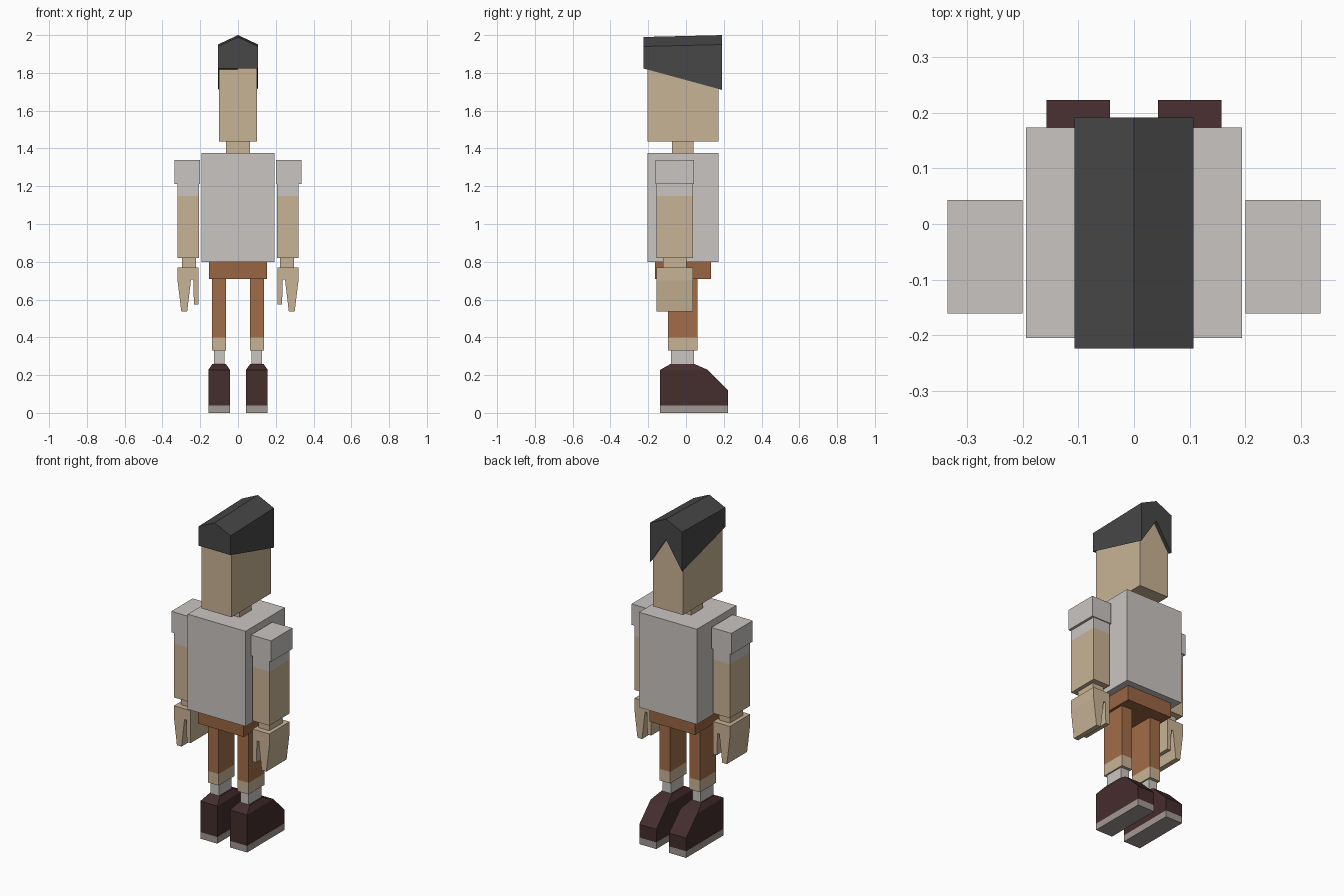
import bpy, bmesh

if "Cube" in bpy.data.objects:
    bpy.data.objects.remove(bpy.data.objects["Cube"])


def material(name, hex_code):
    def lin(c):
        return c / 12.92 if c <= 0.04045 else ((c + 0.055) / 1.055) ** 2.4
    m = bpy.data.materials.new(name)
    rgb = [lin(int(hex_code[i:i + 2], 16) / 255) for i in (0, 2, 4)]
    m.diffuse_color = (*rgb, 1)
    m.use_nodes = True
    m.node_tree.nodes["Principled BSDF"].inputs["Base Color"].default_value = m.diffuse_color
    return m


SKIN = material("skin tan", "C9B496")
SHIRT = material("shirt light grey", "C9C5C2")
HAIR = material("hair charcoal", "474747")
HIPS = material("shorts brown", "9A6643")
LEGS = material("shorts leg brown", "A26D48")
SHOE = material("shoe dark maroon", "452D2E")
SOLE = material("sole grey", "A19995")


def finish(name, bm, mats, mirror=False, split=None):
    """Make the object; split = height where the second colour takes over above."""
    if split is not None:
        bmesh.ops.bisect_plane(bm, geom=bm.verts[:] + bm.edges[:] + bm.faces[:],
                               plane_co=(0, 0, split), plane_no=(0, 0, 1))
        for f in bm.faces:
            f.material_index = int(f.calc_center_median().z > split)
    bmesh.ops.recalc_face_normals(bm, faces=bm.faces[:])
    me = bpy.data.meshes.new(name)
    bm.to_mesh(me)
    bm.free()
    for m in mats:
        me.materials.append(m)
    ob = bpy.data.objects.new(name, me)
    bpy.context.collection.objects.link(ob)
    if mirror:
        ob.modifiers.new("Mirror", 'MIRROR').use_mirror_merge = False
    return ob


def loft(bm, a, b):
    """Close two matching rings of points into a solid."""
    a = [bm.verts.new(p) for p in a]
    b = [bm.verts.new(p) for p in b]
    bm.faces.new(a)
    bm.faces.new(b[::-1])
    for i in range(len(a)):
        j = (i + 1) % len(a)
        bm.faces.new((a[i], b[i], b[j], a[j]))


def rect(x, y, z):
    return [(x[0], y[0], z), (x[1], y[0], z), (x[1], y[1], z), (x[0], y[1], z)]


def box(name, x, y, z, *mats, mirror=False, split=None):
    bm = bmesh.new()
    loft(bm, rect(x, y, z[0]), rect(x, y, z[1]))
    return finish(name, bm, mats, mirror, split)


# Head, neck, body
box("head", (-0.1, 0.1), (-0.205, 0.171), (1.437, 1.9), SKIN)
box("neck", (-0.063, 0.063), (-0.075, 0.04), (1.37, 1.44), SKIN)
box("torso", (-0.194, 0.194), (-0.205, 0.173), (0.8, 1.377), SHIRT)
box("shorts_hips", (-0.153, 0.153), (-0.165, 0.133), (0.71, 0.802), HIPS)


# Hair: ridged cap, sloping lower on one end with a V notch
def hair_ring(y, low, mid, eave, ridge, w=0.107):
    return [(-w, y, low), (-w, y, eave), (0, y, ridge),
            (w, y, eave), (w, y, low), (0, y, mid)]


bm = bmesh.new()
loft(bm, hair_ring(-0.224, 1.823, 1.823, 1.94, 1.99),
     hair_ring(0.191, 1.71, 1.875, 1.95, 2.0))
finish("hair", bm, [HAIR])

# Arms
box("sleeves", (0.2, 0.335), (-0.161, 0.043), (1.213, 1.34), SHIRT, mirror=True)
box("arms", (0.207, 0.32), (-0.157, 0.037), (0.82, 1.215), SKIN, SHIRT,
    mirror=True, split=1.147)
box("wrists", (0.222, 0.297), (-0.123, 0.003), (0.765, 0.825), SKIN, mirror=True)

# Hands: mitten profile with a thumb
hand = [(0.208, 0.77), (0.32, 0.77), (0.32, 0.70), (0.3, 0.536), (0.269, 0.536),
        (0.249, 0.705), (0.237, 0.705), (0.233, 0.573), (0.208, 0.573)]
bm = bmesh.new()
loft(bm, [(x, -0.157, z) for x, z in hand], [(x, 0.037, z) for x, z in hand])
finish("hands", bm, [SKIN], mirror=True)

# Legs and socks
box("legs", (0.064, 0.137), (-0.094, 0.06), (0.33, 0.712), SKIN, LEGS,
    mirror=True, split=0.4)
box("socks", (0.072, 0.128), (-0.08, 0.042), (0.25, 0.335), SHIRT, mirror=True)

# Shoes: side profile with a sloped toe, tapered collar, flat sole
side = [(-0.137, 0.04), (-0.137, 0.228), (0.115, 0.228), (0.223, 0.12), (0.223, 0.04)]
bm = bmesh.new()
loft(bm, [(0.043, y, z) for y, z in side], [(0.157, y, z) for y, z in side])
finish("shoes", bm, [SHOE], mirror=True)
bm = bmesh.new()
loft(bm, rect((0.043, 0.157), (-0.137, 0.115), 0.228),
     rect((0.065, 0.135), (-0.08, 0.042), 0.26))
finish("shoe_collars", bm, [SHOE], mirror=True)
box("soles", (0.043, 0.157), (-0.137, 0.223), (0.0, 0.04), SOLE, mirror=True)
